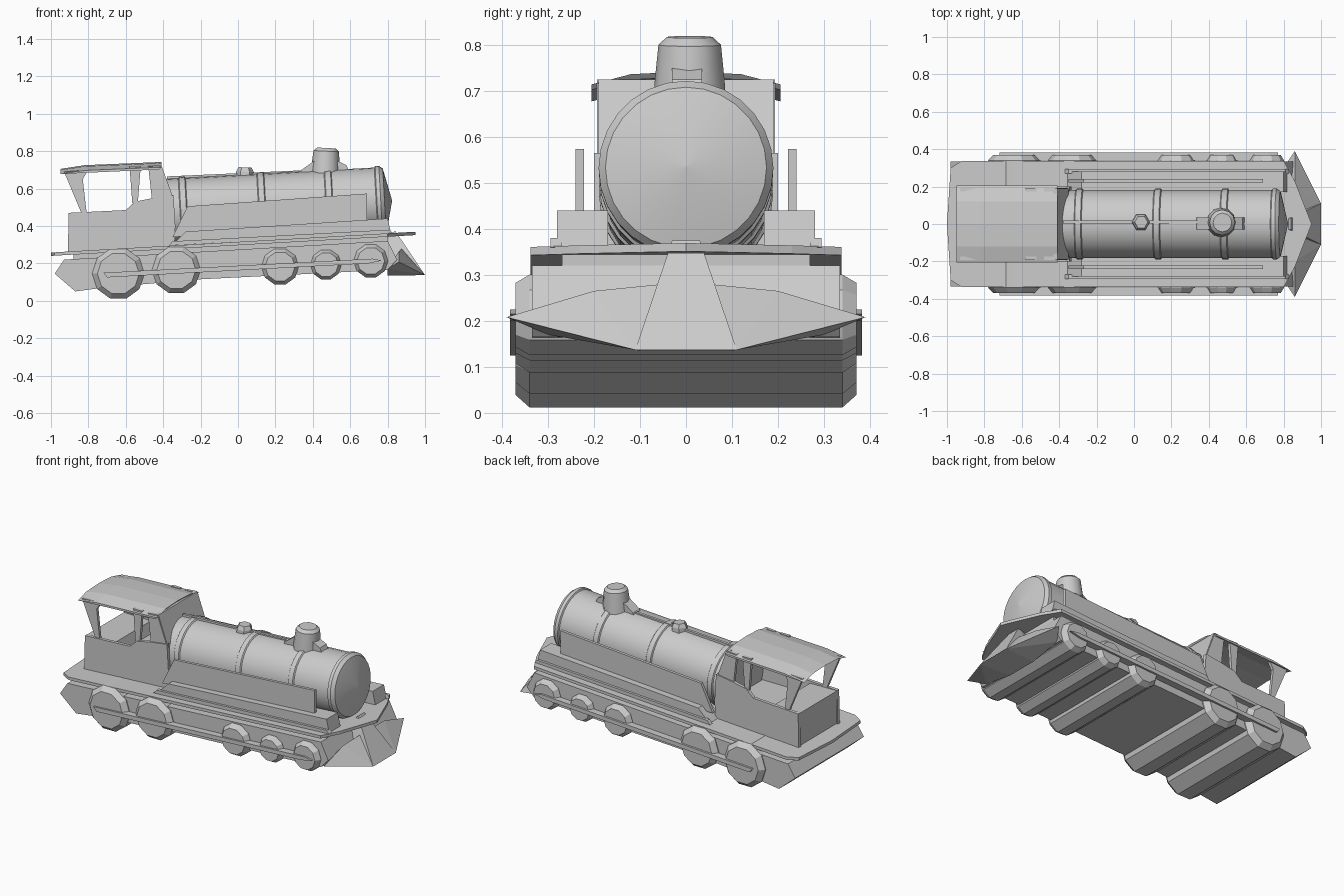
import bpy, bmesh, math
from mathutils import Vector

cube = bpy.data.objects.get("Cube")
if cube:
    bpy.data.objects.remove(cube)

grey = bpy.data.materials.new("plain_grey")
grey.use_nodes = True
grey.diffuse_color = (0.6, 0.6, 0.6, 1)
grey.node_tree.nodes["Principled BSDF"].inputs["Base Color"].default_value = (0.6, 0.6, 0.6, 1)


def finish(name, bm, smooth=False):
    bmesh.ops.recalc_face_normals(bm, faces=bm.faces)
    mesh = bpy.data.meshes.new(name)
    bm.to_mesh(mesh)
    bm.free()
    mesh.materials.append(grey)
    ob = bpy.data.objects.new(name, mesh)
    bpy.context.collection.objects.link(ob)
    if smooth:
        bpy.ops.object.select_all(action='DESELECT')
        ob.select_set(True)
        bpy.context.view_layer.objects.active = ob
        bpy.ops.object.shade_smooth_by_angle(angle=math.radians(30))
    return ob


def bridge(bm, rings):
    n = len(rings[0])
    for a, b in zip(rings, rings[1:]):
        for i in range(n):
            j = (i + 1) % n
            bm.faces.new((a[i], a[j], b[j], b[i]))
    bm.faces.new(rings[0])
    bm.faces.new(rings[-1])


def prism(name, profile, y0, y1):
    """Side profile in x, z extruded between two y positions."""
    bm = bmesh.new()
    bridge(bm, [[bm.verts.new((x, y, z)) for x, z in profile] for y in (y0, y1)])
    return finish(name, bm)


def plan(name, outline, height, thick):
    """Half plan outline in x, y, mirrored and given a sloping height."""
    full = outline + [(x, -y) for x, y in reversed(outline) if y]
    bm = bmesh.new()
    bridge(bm, [[bm.verts.new((x, y, height(x) - d)) for x, y in full] for d in (0, thick)])
    return finish(name, bm)


def lathe(name, start, axis, steps, sides, smooth=False, turn=0.0):
    """Round part: steps are (distance along axis, radius)."""
    axis = Vector(axis).normalized()
    u = axis.cross(Vector((0, 1, 0)) if abs(axis.y) < 0.5 else Vector((1, 0, 0))).normalized()
    v = axis.cross(u)
    bm = bmesh.new()
    rings = []
    for d, r in steps:
        c = Vector(start) + axis * d
        rings.append([bm.verts.new(c + (u * math.cos(a) + v * math.sin(a)) * r)
                      for a in (turn + math.tau * i / sides for i in range(sides))])
    bridge(bm, rings)
    return finish(name, bm, smooth)


def hull(name, half):
    """Convex faceted part from points mirrored across y."""
    bm = bmesh.new()
    for x, y, z in half:
        for s in ((1, -1) if y else (1,)):
            bm.verts.new((x, y * s, z))
    out = bmesh.ops.convex_hull(bm, input=bm.verts)
    bmesh.ops.delete(bm, geom=[g for g in out["geom_interior"] if isinstance(g, bmesh.types.BMVert)],
                     context='VERTS')
    return finish(name, bm)


def deck(x):
    return 0.315 + 0.057 * x


# Chassis with pointed tail, and the narrower frame under the deck
prism("chassis", [(-0.98, 0.145), (-0.87, 0.05), (-0.72, 0.07), (-0.2, 0.115), (0.8, 0.165),
                  (0.85, 0.22), (0.8, 0.32), (-0.93, 0.22)], -0.335, 0.335)
prism("inner_frame", [(-0.88, 0.2), (0.8, 0.28), (0.8, 0.355), (-0.88, 0.26)], -0.27, 0.27)
plan("deck", [(-1.0, 0), (-0.98, 0.3), (-0.92, 0.338), (0.8, 0.338), (0.86, 0.23), (0.95, 0)],
     deck, 0.018)

# Wheel sets run across the whole width
wheels = [(-0.64, 0.145, 0.14), (-0.33, 0.165, 0.13), (0.225, 0.183, 0.1),
          (0.47, 0.193, 0.083), (0.71, 0.213, 0.092)]
for i, (x, z, r) in enumerate(wheels):
    lathe(f"wheel_set_{i + 1}", (x, -0.37, z), (0, 1, 0),
          [(0, r * 0.8), (0.03, r), (0.71, r), (0.74, r * 0.8)], 10, turn=math.pi / 10)

for s, side in ((1, "left"), (-1, "right")):
    # Coupling rods and side skirts
    prism(f"coupling_rod_{side}", [(-0.7, 0.125), (-0.72, 0.15), (0.72, 0.225), (0.77, 0.215), (0.7, 0.2)],
          s * 0.34, s * 0.382)
    # Running boards and thin side plates
    prism(f"running_board_{side}", [(-0.36, 0.29), (0.82, 0.355), (0.8, 0.44), (-0.28, 0.37)],
          s * 0.17, s * 0.28)
    prism(f"side_plate_{side}", [(-0.35, 0.34), (0.69, 0.42), (0.69, 0.573), (-0.27, 0.505)],
          s * 0.222, s * 0.24)
    prism(f"board_edge_{side}", [(-0.37, 0.295), (0.83, 0.36), (0.81, 0.38), (-0.35, 0.318)],
          s * 0.27, s * 0.295)
    # Cab side wall, posts and front panel
    prism(f"cab_wall_{side}", [(-0.91, 0.25), (-0.34, 0.28), (-0.335, 0.4), (-0.345, 0.565),
                               (-0.45, 0.55), (-0.55, 0.53), (-0.6, 0.485), (-0.905, 0.47)],
          s * 0.18, s * 0.2)
    prism(f"rear_post_{side}", [(-0.84, 0.475), (-0.81, 0.475), (-0.83, 0.65), (-0.8, 0.7), (-0.93, 0.69)],
          s * 0.175, s * 0.193)
    prism(f"middle_post_{side}", [(-0.565, 0.52), (-0.535, 0.53), (-0.52, 0.72), (-0.58, 0.72)],
          s * 0.175, s * 0.193)
    prism(f"front_post_{side}", [(-0.46, 0.54), (-0.35, 0.55), (-0.415, 0.725), (-0.48, 0.72)],
          s * 0.175, s * 0.193)

# Cab floor, rear bunker, front wall and roof
prism("cab_floor", [(-0.9, 0.26), (-0.35, 0.28), (-0.35, 0.4), (-0.7, 0.4), (-0.72, 0.465), (-0.905, 0.468)],
      -0.185, 0.185)
prism("cab_front", [(-0.37, 0.3), (-0.34, 0.3), (-0.35, 0.56), (-0.41, 0.725), (-0.43, 0.725), (-0.375, 0.55)],
      -0.19, 0.19)
bm = bmesh.new()
bridge(bm, [[bm.verts.new((x, y, z + lift)) for x, z in
             [(-0.95, 0.685), (-0.82, 0.705), (-0.41, 0.722), (-0.42, 0.71), (-0.82, 0.692)]]
            for y, lift in ((-0.205, -0.008), (-0.12, 0.014), (0.0, 0.02), (0.12, 0.014), (0.205, -0.008))])
finish("cab_roof", bm)

# Boiler with bands, and a shallow cone at the front
axis = (1, 0, 0.055)
steps = [(0, 0.182)]
for d in (0.09, 0.51, 0.87):
    steps += [(d, 0.182), (d + 0.005, 0.189), (d + 0.035, 0.189), (d + 0.04, 0.182)]
steps += [(1.14, 0.182), (1.145, 0.19), (1.165, 0.19), (1.185, 0.175), (1.225, 0.004)]
lathe("boiler", (-0.4, 0, 0.468), axis, steps, 28, True)

# Chimney, saddle, dome and top rail
lathe("chimney", (0.465, 0.008, 0.66), (0.05, 0, 1),
      [(0, 0.08), (0.06, 0.076), (0.14, 0.068), (0.157, 0.05)], 12, True)
prism("chimney_saddle", [(0.33, 0.68), (0.6, 0.68), (0.58, 0.725), (0.53, 0.75), (0.41, 0.75), (0.34, 0.7)],
      -0.03, 0.035)
lathe("dome", (0.035, 0.01, 0.64), (0.05, 0, 1), [(0, 0.05), (0.05, 0.047), (0.073, 0.035)], 6)
prism("top_rail", [(-0.38, 0.64), (0.4, 0.685), (0.4, 0.7), (-0.38, 0.665)], 0.002, 0.018)

# Pointed guard at the front
hull("guard_wings", [(0.88, 0, 0.285), (0.86, 0.2, 0.265), (0.86, 0.39, 0.208), (1.0, 0.11, 0.137),
                     (0.8, 0.3, 0.17), (0.8, 0.1, 0.135)])
hull("guard_prow", [(0.84, 0.03, 0.375), (1.0, 0.11, 0.138), (0.8, 0.1, 0.14), (0.8, 0.03, 0.34)])
